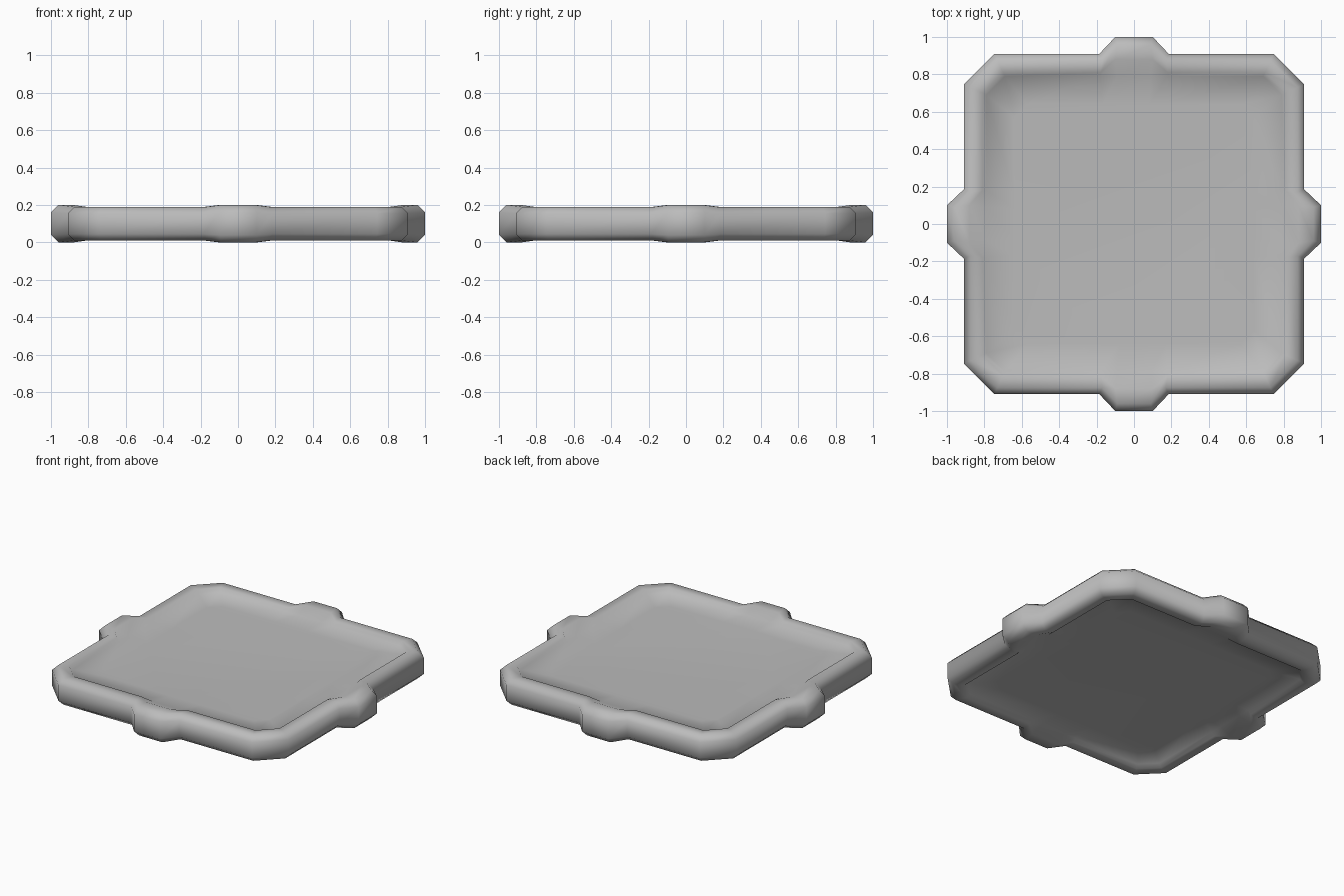
import bpy
import bmesh
from math import pi
from mathutils import Matrix, Vector

cube = bpy.data.objects.get("Cube")
if cube:
    bpy.data.objects.remove(cube)

HEIGHT = 0.2

# One material for the whole tile
grey = bpy.data.materials.new("plain grey")
grey.use_nodes = True
color = (0.5, 0.5, 0.5, 1)
grey.diffuse_color = color
grey.node_tree.nodes["Principled BSDF"].inputs["Base Color"].default_value = color

# Each ring: (along, out, z) at the tab end, the notch beside it, and the corner
rings = [
    [(0.10, 1.0, 0.16), (0.185, 0.91, 0.155), (0.745, 0.91, 0.155)],   # outer wall
    [(0.09, 0.96, 0.20), (0.17, 0.875, 0.19), (0.73, 0.875, 0.19)],    # rim outer edge
    [(0.10, 0.88, 0.20), (0.18, 0.81, 0.19), (0.70, 0.81, 0.19)],      # rim inner edge
    [(0.09, 0.79, 0.167), (0.18, 0.79, 0.167), (0.69, 0.79, 0.167)],   # foot of the rim
    [(0.08, 0.64, 0.157), (0.17, 0.64, 0.157), (0.57, 0.64, 0.157)],   # sunken panel
]


def full_ring(bm, half, flip):
    """Mirror half a quarter about the diagonal, then turn it four times."""
    quarter = [Vector((a, -d, z)) for a, d, z in half]
    quarter += [Vector((d, -a, z)) for a, d, z in reversed(half)]
    verts = []
    for turn in range(4):
        spin = Matrix.Rotation(turn * pi / 2, 3, "Z")
        for p in quarter:
            q = spin @ p
            if flip:
                q.z = HEIGHT - q.z
            verts.append(bm.verts.new(q))
    return verts


# Tile: underside rings, then top rings, bridged and capped
bm = bmesh.new()
loops = [full_ring(bm, r, True) for r in reversed(rings)]
loops += [full_ring(bm, r, False) for r in rings]
for low, high in zip(loops, loops[1:]):
    n = len(low)
    for i in range(n):
        j = (i + 1) % n
        bm.faces.new((low[i], low[j], high[j], high[i]))
bm.faces.new(list(reversed(loops[0])))
bm.faces.new(loops[-1])
bmesh.ops.recalc_face_normals(bm, faces=bm.faces[:])
for face in bm.faces:
    face.smooth = True

mesh = bpy.data.meshes.new("rimmed_tile")
bm.to_mesh(mesh)
bm.free()
mesh.materials.append(grey)
tile = bpy.data.objects.new("rimmed_tile", mesh)
bpy.context.collection.objects.link(tile)
